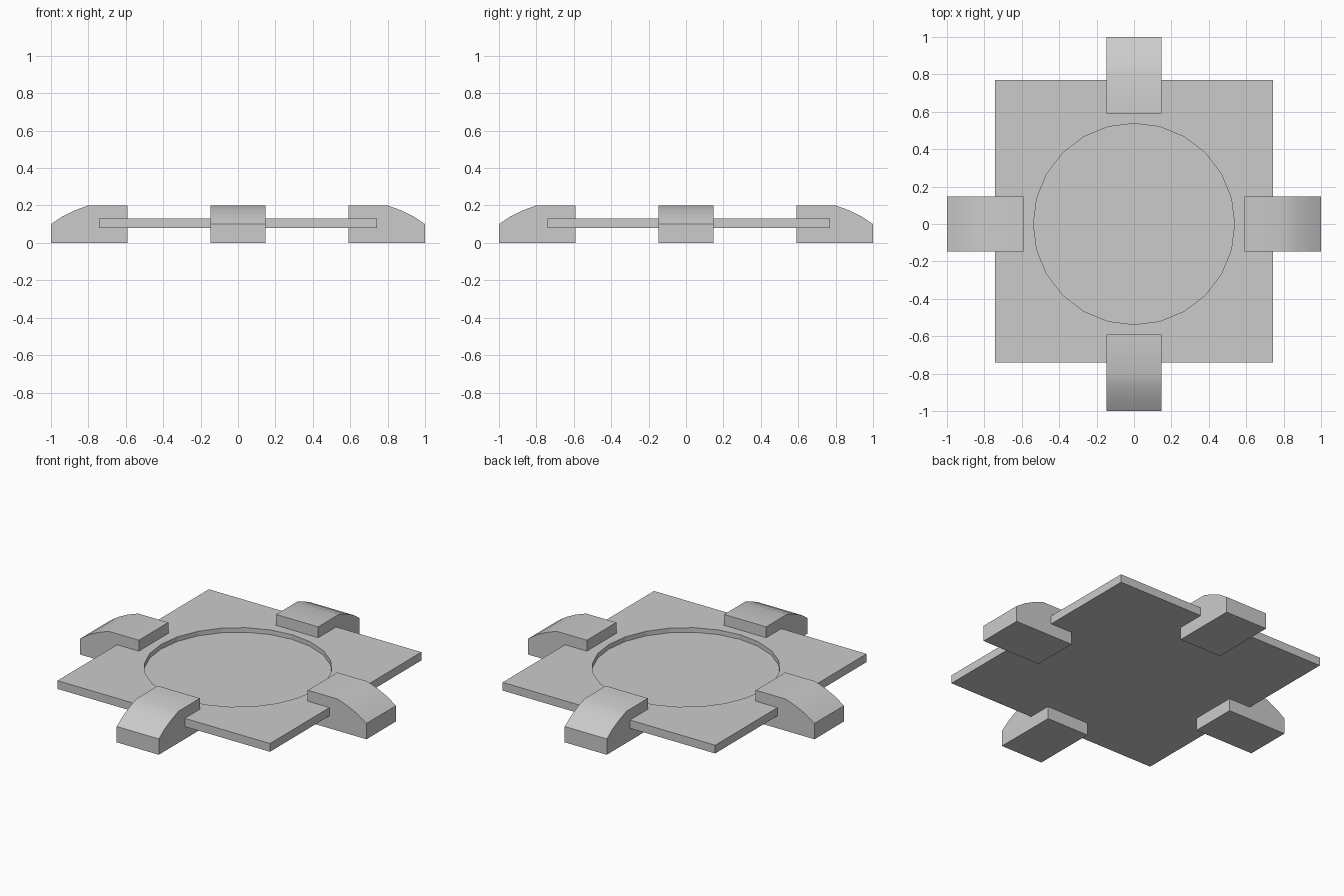
import bpy, bmesh
from math import pi, radians
from mathutils import Matrix

if "Cube" in bpy.data.objects:
    bpy.data.objects.remove(bpy.data.objects["Cube"])


def new_object(name, bm):
    bmesh.ops.recalc_face_normals(bm, faces=bm.faces[:])
    mesh = bpy.data.meshes.new(name)
    bm.to_mesh(mesh)
    bm.free()
    obj = bpy.data.objects.new(name, mesh)
    bpy.context.collection.objects.link(obj)
    return obj


# Thin base plate, slightly longer towards the back
bm = bmesh.new()
bmesh.ops.create_cube(bm, size=1, matrix=Matrix.Translation((0, 0.014, 0.105))
                      @ Matrix.Diagonal((1.484, 1.51, 0.052, 1)))
plate = new_object("base_plate", bm)

# Shallow round recess, 24 sides, cut into the plate top
FLOOR, TOP, RADIUS = 0.102, 0.2, 0.538
bm = bmesh.new()
bmesh.ops.create_cone(bm, cap_ends=True, segments=24, radius1=RADIUS, radius2=RADIUS,
                      depth=TOP - FLOOR,
                      matrix=Matrix.Translation((0, 0, (TOP + FLOOR) / 2)))
cutter = new_object("recess_cutter", bm)

cut = plate.modifiers.new("recess", 'BOOLEAN')
cut.operation = 'DIFFERENCE'
cut.solver = 'EXACT'
cut.object = cutter
bpy.context.view_layer.objects.active = plate
bpy.ops.object.modifier_apply(modifier=cut.name)
bpy.data.objects.remove(cutter)

# Four clamp feet with a rounded outer shoulder, one per side
PROFILE = [(0.59, 0), (1, 0), (1, 0.10), (0.94, 0.141),
           (0.87, 0.175), (0.80, 0.20), (0.59, 0.20)]
HALF_WIDTH = 0.147


def foot(name, angle):
    bm = bmesh.new()
    face = bm.faces.new([bm.verts.new((x, -HALF_WIDTH, z)) for x, z in PROFILE])
    ext = bmesh.ops.extrude_face_region(bm, geom=[face], use_keep_orig=True)
    moved = [g for g in ext["geom"] if isinstance(g, bmesh.types.BMVert)]
    bmesh.ops.translate(bm, verts=moved, vec=(0, 2 * HALF_WIDTH, 0))
    bmesh.ops.rotate(bm, verts=bm.verts[:], matrix=Matrix.Rotation(angle, 3, 'Z'))
    obj = new_object(name, bm)
    bpy.ops.object.select_all(action='DESELECT')
    obj.select_set(True)
    bpy.context.view_layer.objects.active = obj
    bpy.ops.object.shade_smooth_by_angle(angle=radians(30))


for i, side in enumerate(("right", "back", "left", "front")):
    foot(side + "_foot", i * pi / 2)
